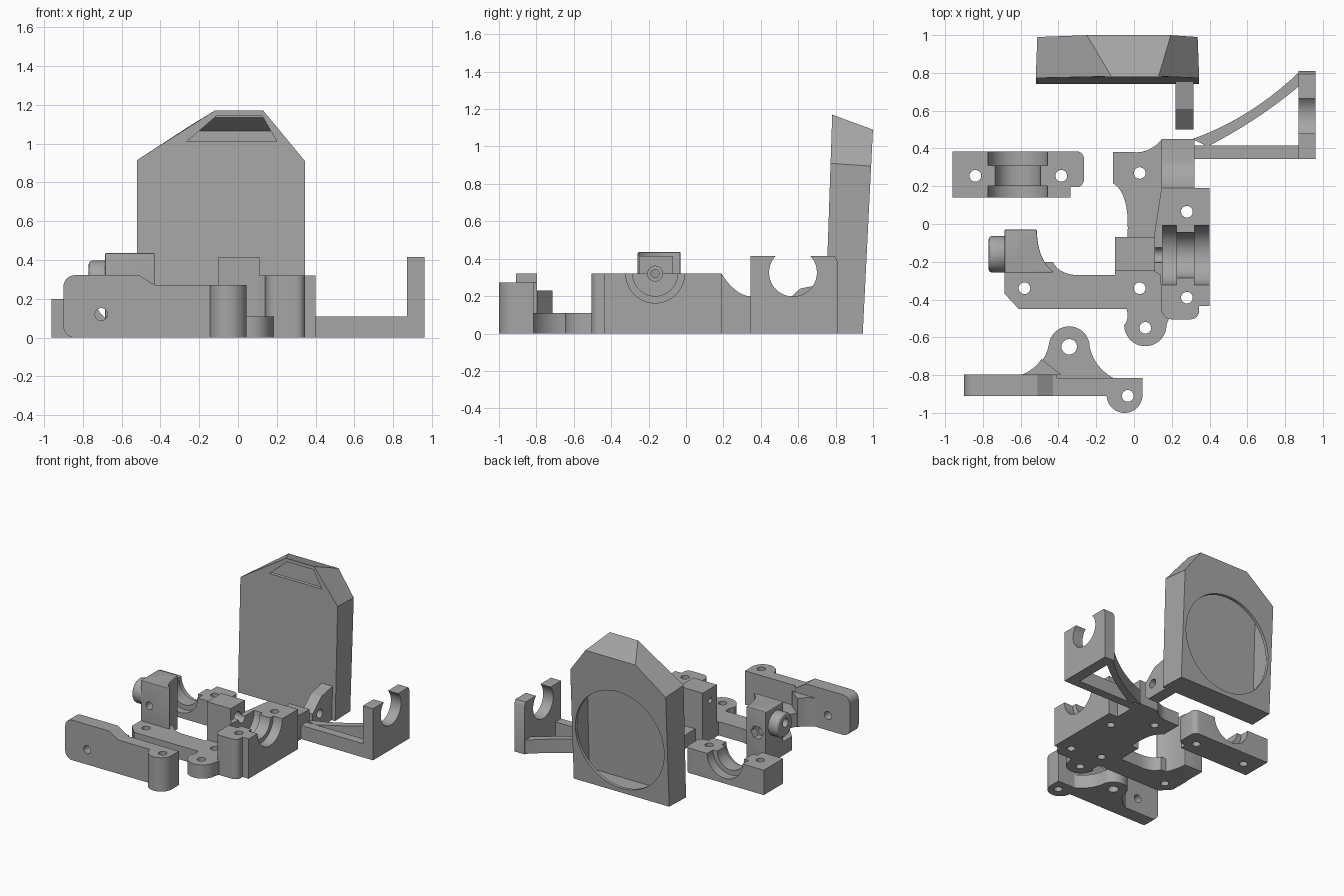
import bpy, bmesh, math
from mathutils import Vector

cube = bpy.data.objects.get("Cube")
if cube:
    bpy.data.objects.remove(cube, do_unlink=True)

grey = bpy.data.materials.new("mid_grey")
grey.use_nodes = True
grey.diffuse_color = (0.38, 0.38, 0.38, 1)
grey.node_tree.nodes["Principled BSDF"].inputs["Base Color"].default_value = grey.diffuse_color


def place(axis, u, v, w):
    """Profile coordinates (u, v) with depth w along the axis."""
    return {"x": (w, u, v), "y": (u, w, v), "z": (u, v, w)}[axis]


def loft(name, ring_a, ring_b):
    bm = bmesh.new()
    a = [bm.verts.new(p) for p in ring_a]
    b = [bm.verts.new(p) for p in ring_b]
    bm.faces.new(a)
    bm.faces.new(b[::-1])
    for i in range(len(a)):
        j = (i + 1) % len(a)
        bm.faces.new((a[i], b[i], b[j], a[j]))
    bmesh.ops.recalc_face_normals(bm, faces=bm.faces[:])
    mesh = bpy.data.meshes.new(name)
    bm.to_mesh(mesh)
    bm.free()
    mesh.materials.append(grey)
    ob = bpy.data.objects.new(name, mesh)
    bpy.context.scene.collection.objects.link(ob)
    return ob


def prism(name, axis, pts, lo, hi):
    return loft(name, [place(axis, u, v, lo) for u, v in pts],
                [place(axis, u, v, hi) for u, v in pts])


def arc(cu, cv, r, a0=0, a1=360, n=40):
    full = a1 - a0 == 360
    steps = n if full else n + 1
    angles = [math.radians(a0 + (a1 - a0) * i / n) for i in range(steps)]
    return [(cu + r * math.cos(t), cv + r * math.sin(t)) for t in angles]


def bend(p, q, r, n=10):
    p, q, r = Vector(p), Vector(q), Vector(r)
    return [tuple(p.lerp(q, i / n).lerp(q.lerp(r, i / n), i / n)) for i in range(n + 1)]


def rect(u0, v0, u1, v1):
    return [(u0, v0), (u1, v0), (u1, v1), (u0, v1)]


def rod(axis, u, v, r, lo=-2, hi=2, n=40):
    return prism("cutter", axis, arc(u, v, r, n=n), lo, hi)


def apply(ob, mod):
    bpy.context.view_layer.objects.active = ob
    bpy.ops.object.modifier_apply(modifier=mod.name)


def cut(ob, *cutters):
    for c in cutters:
        c.hide_render = True
        mod = ob.modifiers.new("cut", "BOOLEAN")
        mod.operation, mod.solver, mod.object = "DIFFERENCE", "EXACT", c
        apply(ob, mod)
        bpy.data.objects.remove(c, do_unlink=True)
    return ob


def bolt_holes(ob, *spots, r=0.031):
    return cut(ob, *[rod("z", x, y, r, n=24) for x, y in spots])


# Fan housing: leaning hollow shell, round inlet behind, slot outlet in front
def front_y(z):
    return 0.742 + 0.034 * z


def back_y(z):
    return 0.945 + 0.05 * z


front = [(-0.52, 0), (-0.52, 0.915), (-0.12, 1.17), (0.13, 1.17), (0.345, 0.91), (0.345, 0)]
back = [(-0.512, 0), (-0.512, 0.895), (-0.25, 1.09), (0.195, 1.09), (0.337, 0.895), (0.337, 0)]


def inset(pts, d):
    mid = -0.087
    return [(mid + (x - mid) * (1 - d / 0.43), d if z == 0 else z - d) for x, z in pts]


housing = loft("fan_housing", [(x, front_y(z), z) for x, z in front],
               [(x, back_y(z), z) for x, z in back])
hollow = loft("cutter", [(x, front_y(z) + 0.03, z) for x, z in inset(front, 0.025)],
              [(x, back_y(z) - 0.025, z) for x, z in inset(back, 0.025)])
outlet = prism("cutter", "y", [(-0.265, 1.01), (0.2, 1.01), (0.125, 1.143), (-0.11, 1.143)], 0.7, 0.83)
cut(housing, hollow, outlet, rod("y", -0.087, 0.43, 0.395, 0.9, 1.1, 64))

# Hinge lug on the housing
lug = prism("housing_lug", "x", [(0.5, 0.04), (0.54, 0), (0.75, 0), (0.76, 0.27),
                                 (0.61, 0.24), (0.5, 0.14)], 0.22, 0.315)
cut(lug, rod("x", 0.59, 0.11, 0.035))

# Side arm: straight rail, curved strut and open hook
prism("arm_rail", "z", rect(0.3, 0.345, 0.88, 0.415), 0, 0.11)
prism("arm_strut", "z", bend((0.31, 0.45), (0.62, 0.56), (0.88, 0.81))
      + bend((0.88, 0.735), (0.66, 0.55), (0.39, 0.41)), 0, 0.11)
hook = prism("arm_hook", "x", [(0.345, 0), (0.81, 0), (0.81, 0.385), (0.795, 0.415), (0.345, 0.415)],
             0.87, 0.96)
cut(hook, rod("x", 0.572, 0.326, 0.128))

# Bracket base plate
plate = prism("bracket_plate", "z", [(-0.11, 0.38)] + bend((-0.11, 0.215), (-0.02, 0.16), (-0.035, -0.07))
              + [(-0.1, -0.09), (-0.1, -0.27)] + bend((-0.26, -0.27), (-0.39, -0.28), (-0.43, -0.2))
              + [(-0.685, -0.2), (-0.685, -0.37), (-0.61, -0.45), (-0.05, -0.45)]
              + bend((-0.04, -0.45), (-0.02, -0.5), (-0.055, -0.54), 4)
              + arc(0.06, -0.535, 0.112, 180, 360, 24) + [(0.2, -0.46), (0.2, 0.45), (0.15, 0.45)]
              + bend((0.14, 0.44), (0.08, 0.375), (0, 0.38)), 0, 0.11)
bolt_holes(plate, (0.03, 0.27), (0.03, -0.34), (-0.58, -0.34), (0.06, -0.55))

# Bearing seat: stepped half round trough along x
seat = prism("bearing_seat", "z", [(0.145, 0.19), (0.4, 0.19), (0.4, -0.435), (0.345, -0.435)]
             + arc(0.3, -0.46, 0.045, 0, -90, 6) + arc(0.2, -0.45, 0.055, -90, -170, 6)
             + [(0.14, -0.27), (0.105, -0.25), (0.105, -0.07)], 0, 0.32)
cut(seat, rod("x", -0.165, 0.32, 0.12, 0.15, 0.5), rod("x", -0.165, 0.32, 0.157, 0.15, 0.225),
    rod("x", -0.165, 0.32, 0.157, 0.32, 0.5), rod("x", -0.165, 0.32, 0.04))
bolt_holes(seat, (0.28, 0.065), (0.28, -0.39))

# Swept shoulder behind the seat
prism("rear_shoulder", "x", [(0.18, 0), (0.18, 0.32)] + bend((0.19, 0.32), (0.25, 0.22), (0.33, 0.2))
      + [(0.45, 0.2), (0.45, 0)], 0.145, 0.32)

# Shaft block
shaft_block = prism("shaft_block", "z", rect(-0.1, -0.25, 0.11, -0.07), 0, 0.415)
cut(shaft_block, rod("x", -0.165, 0.32, 0.022), rod("x", -0.165, 0.32, 0.04, 0.03, 0.2))

# Tensioner block with knob, shaft bore and nut pocket
block = prism("tensioner_block", "z", [(-0.685, -0.03), (-0.685, -0.258), (-0.43, -0.258)]
              + bend((-0.43, -0.25), (-0.51, -0.19), (-0.515, -0.03)), 0, 0.435)
bev = block.modifiers.new("round", "BEVEL")
bev.width, bev.segments, bev.limit_method, bev.angle_limit = 0.025, 4, "ANGLE", math.radians(50)
apply(block, bev)
knob = prism("tensioner_knob", "x", arc(-0.16, 0.3, 0.097), -0.77, -0.67)
bev = knob.modifiers.new("round", "BEVEL")
bev.width, bev.segments, bev.limit_method, bev.angle_limit = 0.02, 3, "ANGLE", math.radians(50)
apply(knob, bev)
for part in (block, knob):
    cut(part, rod("x", -0.165, 0.32, 0.035, -1, -0.62))
cut(block, rod("y", -0.61, 0.25, 0.03), rod("y", -0.61, 0.25, 0.055, -0.09, 0.1, 6))

# Loose bearing cap: matching trough along y
cap = prism("bearing_cap", "z", [(-0.962, 0.14), (-0.335, 0.14), (-0.335, 0.195), (-0.3, 0.195)]
            + arc(-0.305, 0.235, 0.04, -90, 0, 5) + arc(-0.305, 0.345, 0.04, 0, 90, 5)
            + [(-0.962, 0.385)], 0, 0.2)
cut(cap, rod("y", -0.615, 0.2, 0.12), rod("y", -0.615, 0.2, 0.158, 0, 0.2),
    rod("y", -0.615, 0.2, 0.158, 0.31, 0.5))
bolt_holes(cap, (-0.84, 0.255), (-0.385, 0.255))

# Front lever: upright slab, pivot lobe, flared tab and gusset
lever = prism("lever_slab", "y", arc(-0.84, 0.06, 0.06, 180, 270, 6) + [(-0.05, 0), (-0.05, 0.272), (-0.43, 0.272)]
              + [(-0.51, 0.322)] + arc(-0.84, 0.262, 0.06, 90, 180, 6), -0.91, -0.797)
cut(lever, rod("y", -0.705, 0.12, 0.032),
    prism("cutter", "z", rect(-0.41, -0.815, 0.2, -0.7), -1, 1))
lobe = prism("lever_lobe", "z", arc(-0.05, -0.905, 0.095, -180, 0, 24)
             + [(0.045, -0.815), (-0.145, -0.815)], 0, 0.272)
for part in (lever, lobe):
    bolt_holes(part, (-0.033, -0.91))
tab = prism("lever_tab", "z", bend((-0.6, -0.8), (-0.48, -0.76), (-0.453, -0.65))
            + arc(-0.343, -0.65, 0.108, 170, 10, 24)
            + bend((-0.235, -0.65), (-0.21, -0.76), (-0.11, -0.815)) + [(-0.6, -0.82)], 0, 0.11)
bolt_holes(tab, (-0.343, -0.65), r=0.041)
prism("lever_gusset", "z", bend((-0.6, -0.8), (-0.53, -0.775), (-0.49, -0.715), 5)
      + [(-0.385, -0.797)], 0, 0.23)

# Shade curved walls smooth, keep edges sharp
bpy.ops.object.select_all(action="DESELECT")
for ob in bpy.context.scene.objects:
    if ob.type == "MESH" and grey.name in ob.data.materials:
        ob.select_set(True)
        bpy.context.view_layer.objects.active = ob
bpy.ops.object.shade_smooth_by_angle(angle=math.radians(30))
